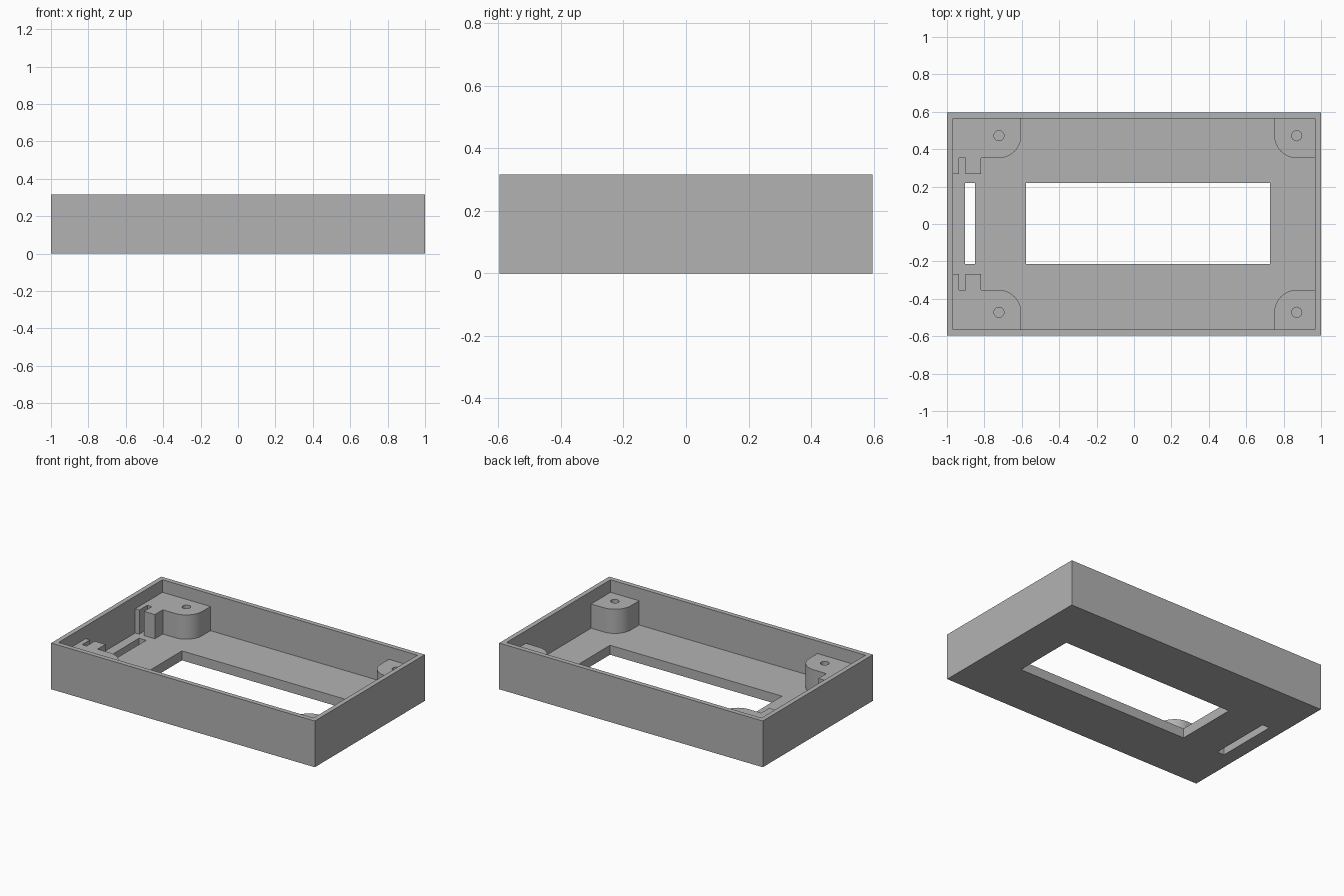
import bpy, bmesh, math

cube = bpy.data.objects.get("Cube")
if cube:
    bpy.data.objects.remove(cube, do_unlink=True)

# Overall sizes
HALF_X, HALF_Y, HEIGHT = 1.0, 0.596, 0.317
WALL, FLOOR, POST_TOP = 0.033, 0.065, 0.231
IN_X, IN_Y = HALF_X - WALL, HALF_Y - WALL
EMBED = 0.012          # how far posts sink into walls and floor

grey = bpy.data.materials.new("matte grey")
grey.diffuse_color = (0.448, 0.448, 0.448, 1)
grey.use_nodes = True
grey.node_tree.nodes["Principled BSDF"].inputs["Base Color"].default_value = grey.diffuse_color


def prism(name, outline, z0, z1):
    """Extrude a flat outline from z0 up to z1."""
    bm = bmesh.new()
    face = bm.faces.new([bm.verts.new((x, y, z0)) for x, y in outline])
    top = bmesh.ops.extrude_face_region(bm, geom=[face])["geom"]
    bmesh.ops.translate(bm, vec=(0, 0, z1 - z0),
                        verts=[v for v in top if isinstance(v, bmesh.types.BMVert)])
    bmesh.ops.recalc_face_normals(bm, faces=bm.faces)
    mesh = bpy.data.meshes.new(name)
    bm.to_mesh(mesh)
    bm.free()
    mesh.materials.append(grey)
    obj = bpy.data.objects.new(name, mesh)
    bpy.context.collection.objects.link(obj)
    return obj


def box(name, x0, x1, y0, y1, z0, z1):
    return prism(name, [(x0, y0), (x1, y0), (x1, y1), (x0, y1)], z0, z1)


def arc(cx, cy, r, start, end, steps):
    angles = [math.radians(start + (end - start) * i / steps) for i in range(steps + 1)]
    return [(cx + r * math.cos(a), cy + r * math.sin(a)) for a in angles]


def cut(obj, cutters):
    """Subtract the cutters, bake the result and remove them."""
    for c in cutters:
        c.hide_render = True
        mod = obj.modifiers.new("cut", "BOOLEAN")
        mod.operation, mod.solver, mod.object = "DIFFERENCE", "EXACT", c
    graph = bpy.context.evaluated_depsgraph_get()
    baked = bpy.data.meshes.new_from_object(obj.evaluated_get(graph))
    obj.modifiers.clear()
    obj.data = baked
    for c in cutters:
        bpy.data.objects.remove(c, do_unlink=True)


# Open tray with a display window and a narrow slot through the floor
case = box("case", -HALF_X, HALF_X, -HALF_Y, HALF_Y, 0, HEIGHT)
cut(case, [
    box("cavity", -IN_X, IN_X, -IN_Y, IN_Y, FLOOR, HEIGHT + 0.1),
    box("window", -0.578, 0.727, -0.215, 0.218, -0.1, 0.2),
    box("slot", -0.903, -0.85, -0.215, 0.218, -0.1, 0.2),
])

# Corner outlines for the +y side
R = 0.12
OUT_X, OUT_Y = IN_X + EMBED, IN_Y + EMBED
POST_Y, CLIP_Y = 0.353, 0.267
left_post = ([(OUT_X, OUT_Y), (0.75, OUT_Y)]
             + arc(0.75 + R, POST_Y + R, R, 180, 270, 16) + [(OUT_X, POST_Y)])
# The other end has a notched holder joined to the post
right_post = ([(-OUT_X, OUT_Y), (-0.603, OUT_Y)]
              + arc(-0.603 - R, POST_Y + R, R, 0, -90, 16)
              + [(-0.818, POST_Y), (-0.818, CLIP_Y), (-0.9, CLIP_Y), (-0.9, POST_Y),
                 (-0.935, POST_Y), (-0.935, CLIP_Y), (-OUT_X, CLIP_Y)])

# Four screw posts with blind holes
for side, outline, hole_x in (("left", left_post, 0.87), ("right", right_post, -0.722)):
    for end, s in (("back", 1), ("front", -1)):
        post = prism(f"{end}_{side}_post", [(x, y * s) for x, y in outline],
                     FLOOR - EMBED, POST_TOP)
        hole = prism("screw_hole", arc(hole_x, 0.472 * s, 0.027, 0, 345, 23),
                     FLOOR, POST_TOP + 0.1)
        cut(post, [hole])
        bpy.ops.object.select_all(action="DESELECT")
        post.select_set(True)
        bpy.context.view_layer.objects.active = post
        bpy.ops.object.shade_smooth_by_angle(angle=math.radians(30))
